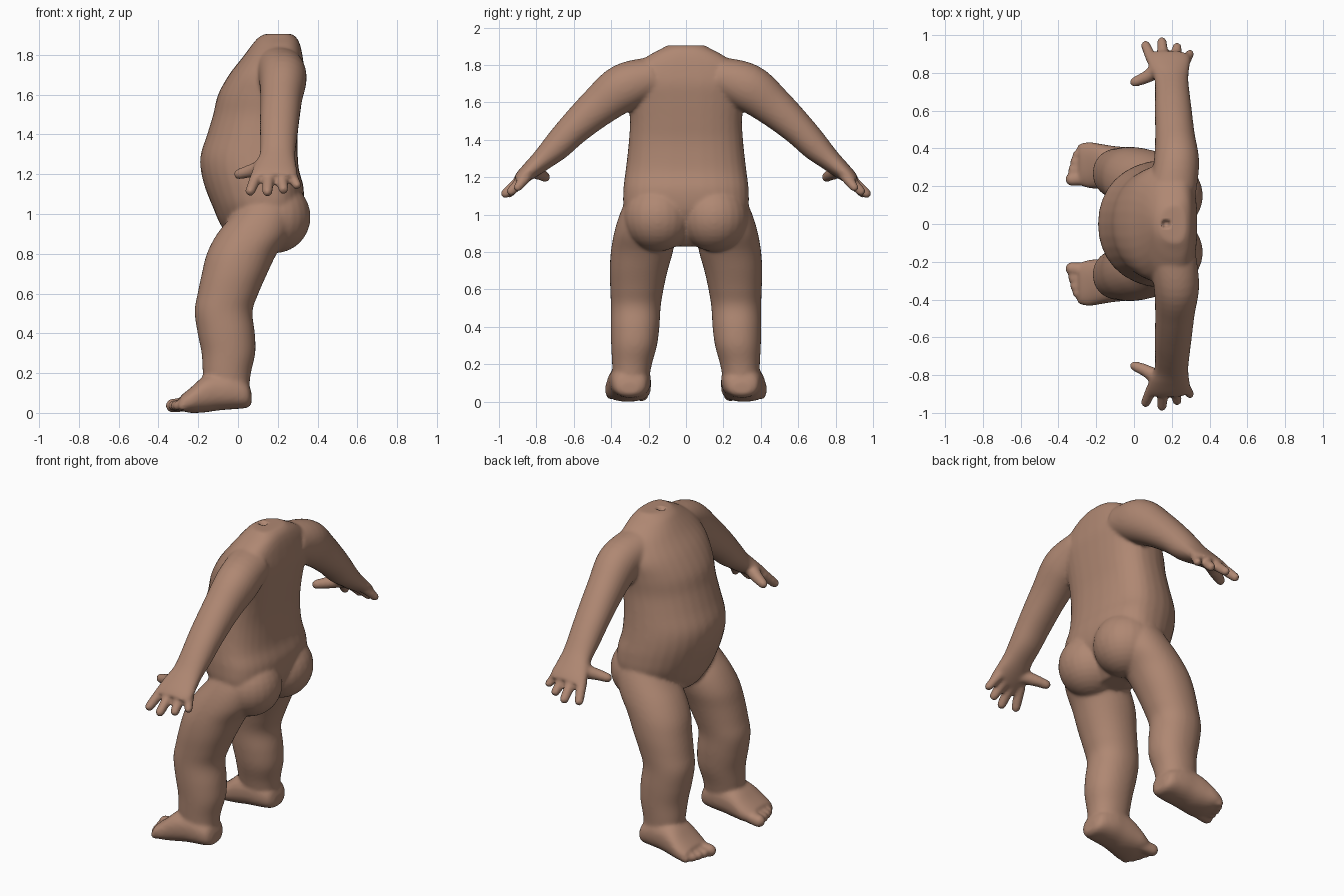
import bpy, bmesh, math
from mathutils import Vector

if "Cube" in bpy.data.objects:
    bpy.data.objects.remove(bpy.data.objects["Cube"])

N = 32
bm = bmesh.new()


def spline(rows, steps=5):
    """Catmull-Rom interpolation of a list of number tuples."""
    out = []
    for i in range(len(rows) - 1):
        p0, p1 = rows[max(i - 1, 0)], rows[i]
        p2, p3 = rows[i + 1], rows[min(i + 2, len(rows) - 1)]
        for k in range(steps):
            t = k / steps
            out.append([0.5 * (2 * b + (c - a) * t + (2 * a - 5 * b + 4 * c - d) * t * t
                               + (3 * b - a - 3 * c + d) * t ** 3)
                        for a, b, c, d in zip(p0, p1, p2, p3)])
    out.append(list(rows[-1]))
    return out


def loft(rings):
    """Closed skin over equal-sized rings of points."""
    vs = [[bm.verts.new(p) for p in r] for r in rings]
    n = len(vs[0])
    faces = [bm.faces.new(vs[0]), bm.faces.new(vs[-1][::-1])]
    for a, b in zip(vs, vs[1:]):
        for i in range(n):
            j = (i + 1) % n
            faces.append(bm.faces.new((a[j], a[i], b[i], b[j])))
    bmesh.ops.recalc_face_normals(bm, faces=faces)


def oval(power=1.0):
    """Unit ring; power below 1 makes it squarer."""
    for i in range(N):
        a = 2 * math.pi * i / N
        c, s = math.cos(a), math.sin(a)
        yield (math.copysign(abs(c) ** power, c), math.copysign(abs(s) ** power, s))


def ball(c, r):
    res = bmesh.ops.create_uvsphere(bm, u_segments=24, v_segments=16, radius=1)
    for v in res["verts"]:
        v.co = Vector((v.co.x * r[0] + c[0], v.co.y * r[1] + c[1], v.co.z * r[2] + c[2]))


def finger(a, b, ra, rb):
    """Round-ended tapered rod."""
    a, b = Vector(a), Vector(b)
    d = (b - a).normalized()
    u = d.orthogonal().normalized()
    v = d.cross(u)
    loft([[p + (u * c + v * s) * r for c, s in oval()] for p, r in ((a, ra), (b, rb))])
    ball(a, (ra,) * 3)
    ball(b, (rb,) * 3)


# Torso: height, front x, back x, half width
torso = [(0.83, 0.06, 0.20, 0.08), (0.88, -0.04, 0.25, 0.16), (0.95, -0.09, 0.29, 0.27),
         (1.03, -0.125, 0.325, 0.33), (1.13, -0.165, 0.33, 0.335), (1.22, -0.187, 0.307, 0.325),
         (1.30, -0.187, 0.30, 0.315), (1.40, -0.155, 0.30, 0.305), (1.50, -0.125, 0.312, 0.30),
         (1.60, -0.10, 0.325, 0.31), (1.70, -0.045, 0.335, 0.32), (1.79, 0.025, 0.325, 0.28),
         (1.85, 0.07, 0.312, 0.20), (1.885, 0.10, 0.295, 0.135), (1.905, 0.135, 0.27, 0.10)]
rings = []
for z, xf, xb, hw in spline(torso):
    xm = xf + 0.62 * (xb - xf)
    ring = []
    for (c, s), (c2, s2) in zip(oval(0.95), oval(0.8)):
        ring.append((xm + c2 * (xb - xm), s2 * hw, z) if c > 0 else (xm + c * (xm - xf), s * hw, z))
    rings.append(ring)
loft(rings)

# Leg: height, front x, back x, inner y, outer y
leg = [(1.10, 0.04, 0.27, 0.10, 0.31), (1.00, -0.025, 0.28, 0.07, 0.355),
       (0.90, -0.105, 0.26, 0.055, 0.385), (0.80, -0.157, 0.195, 0.07, 0.402),
       (0.70, -0.182, 0.147, 0.098, 0.408), (0.60, -0.203, 0.103, 0.12, 0.405),
       (0.51, -0.218, 0.073, 0.135, 0.402), (0.40, -0.203, 0.085, 0.142, 0.403),
       (0.30, -0.183, 0.087, 0.155, 0.40), (0.20, -0.177, 0.065, 0.182, 0.395),
       (0.11, -0.165, 0.055, 0.20, 0.39)]
# Foot: x, centre y, half width, bottom z, top z
foot = [(0.068, 0.30, 0.045, 0.045, 0.10), (0.045, 0.30, 0.085, 0.025, 0.155),
        (-0.03, 0.298, 0.107, 0.018, 0.20), (-0.10, 0.30, 0.112, 0.012, 0.205),
        (-0.17, 0.305, 0.118, 0.002, 0.185), (-0.24, 0.312, 0.122, 0.0, 0.125),
        (-0.29, 0.315, 0.108, 0.012, 0.085)]
# Arm and palm: y, z, centre x, half width in x, half thickness
arm = [(0.17, 1.735, 0.205, 0.125, 0.11), (0.33, 1.68, 0.225, 0.12, 0.127),
       (0.47, 1.575, 0.217, 0.105, 0.107), (0.60, 1.458, 0.208, 0.098, 0.088),
       (0.69, 1.365, 0.203, 0.092, 0.077), (0.765, 1.295, 0.198, 0.09, 0.06),
       (0.82, 1.247, 0.188, 0.105, 0.05), (0.87, 1.205, 0.183, 0.115, 0.04),
       (0.90, 1.18, 0.18, 0.108, 0.03)]
digits = [((0.095, 0.87, 1.195), (0.062, 0.945, 1.115), 0.031, 0.026),
          ((0.155, 0.88, 1.19), (0.148, 0.965, 1.112), 0.031, 0.026),
          ((0.215, 0.87, 1.19), (0.228, 0.935, 1.125), 0.031, 0.026),
          ((0.265, 0.85, 1.205), (0.295, 0.90, 1.145), 0.029, 0.024),
          ((0.13, 0.815, 1.235), (0.06, 0.775, 1.215), 0.042, 0.033),
          ((0.06, 0.775, 1.215), (0.005, 0.752, 1.20), 0.033, 0.027)]
toes = [(0.236, -0.328, 0.036), (0.287, -0.322, 0.028), (0.329, -0.313, 0.027),
        (0.367, -0.30, 0.026), (0.402, -0.277, 0.026)]

for side in (1, -1):
    loft([[((xf + xb) / 2 + c * (xb - xf) / 2, side * ((yi + yo) / 2 + s * (yo - yi) / 2), z)
           for c, s in oval(0.93)] for z, xf, xb, yi, yo in spline(leg)])
    loft([[(x, side * (yc + c * hw), (zb + zt) / 2 + s * (zt - zb) / 2) for c, s in oval(0.85)]
          for x, yc, hw, zb, zt in spline(foot)])
    for y, x, r in toes:
        finger((-0.24, side * (y * 0.9 + 0.032), 0.045), (x, side * y, 0.036), r, r)
    # Buttock
    ball((0.185, side * 0.15, 0.985), (0.18, 0.185, 0.182))
    rows = spline(arm)
    rings = []
    for i, (y, z, xc, rx, rv) in enumerate(rows):
        a, b = rows[max(i - 1, 0)], rows[min(i + 1, len(rows) - 1)]
        d = Vector((0, b[0] - a[0], b[1] - a[1])).normalized()
        rings.append([(xc + c * rx, side * (y - d.z * s * rv), z + d.y * s * rv)
                      for c, s in oval(0.95)])
    loft(rings)
    for a, b, ra, rb in digits:
        finger((a[0], side * a[1], a[2]), (b[0], side * b[1], b[2]), ra, rb)

mesh = bpy.data.meshes.new("body")
bm.to_mesh(mesh)
bm.free()
body = bpy.data.objects.new("body", mesh)
bpy.context.collection.objects.link(body)
bpy.context.view_layer.objects.active = body
body.select_set(True)

# Fuse the parts into one soft skin
remesh = body.modifiers.new("fuse", 'REMESH')
remesh.mode = 'VOXEL'
remesh.voxel_size = 0.0095
soft = body.modifiers.new("soften", 'SMOOTH')
soft.factor = 0.5
soft.iterations = 10
for name in ("fuse", "soften"):
    bpy.ops.object.modifier_apply(modifier=name)

# Small neck pit
for v in body.data.vertices:
    d = math.hypot(v.co.x - 0.17, v.co.y)
    if v.co.z > 1.8 and d < 0.024:
        v.co.z -= 0.04 * min(1, (0.024 - d) / 0.01)
# Stand on the ground
low = min(v.co.z for v in body.data.vertices)
for v in body.data.vertices:
    v.co.z -= low

skin = bpy.data.materials.new("warm brown skin")
skin.diffuse_color = (0.43, 0.245, 0.17, 1)
skin.use_nodes = True
skin.node_tree.nodes["Principled BSDF"].inputs["Base Color"].default_value = skin.diffuse_color
body.data.materials.clear()
body.data.materials.append(skin)
for p in body.data.polygons:
    p.material_index = 0
    p.use_smooth = True
